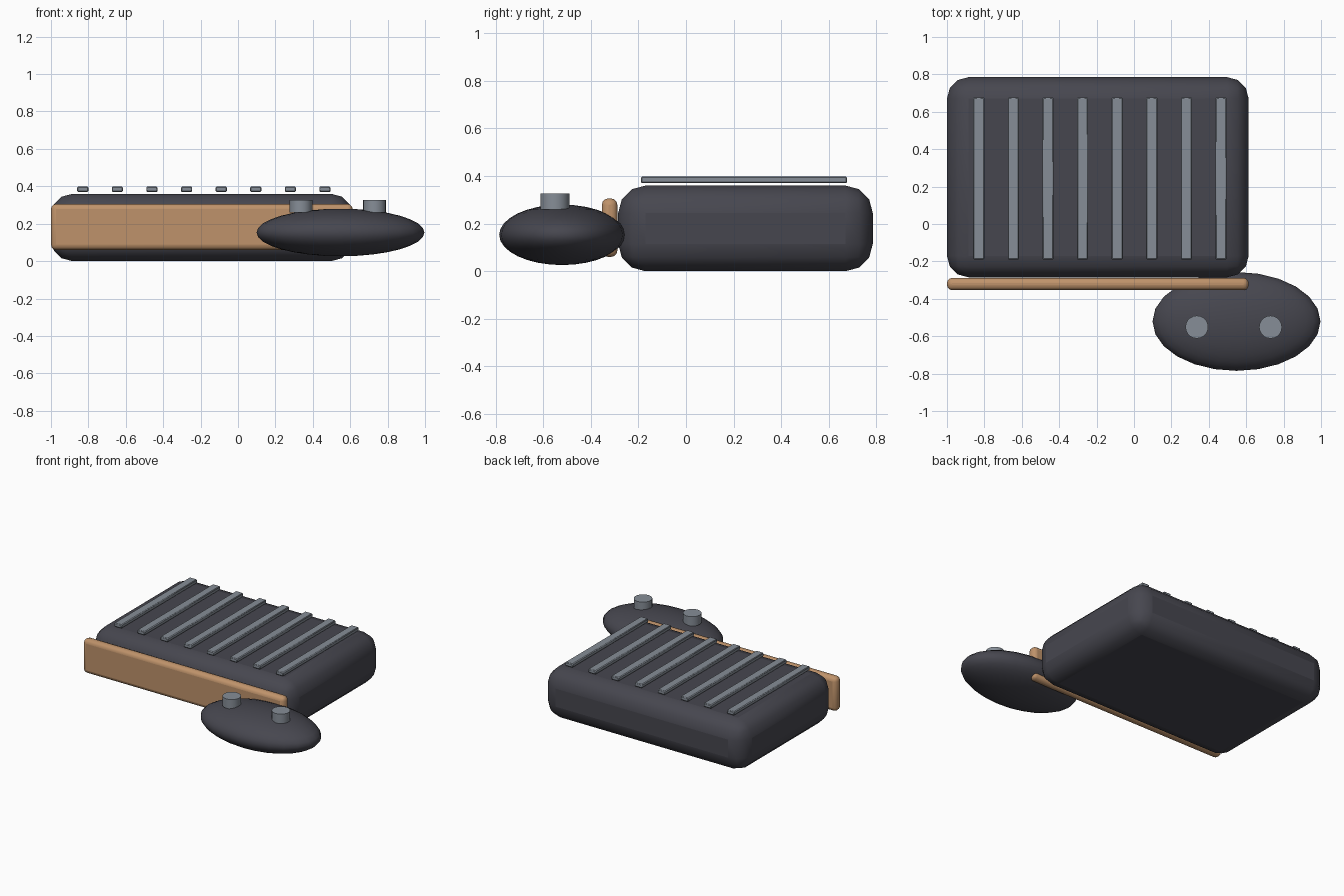
import bpy
import math

if "Cube" in bpy.data.objects:
    bpy.data.objects.remove(bpy.data.objects["Cube"])


def material(name, rgb):
    m = bpy.data.materials.new(name)
    m.diffuse_color = (*rgb, 1)
    m.use_nodes = True
    m.node_tree.nodes["Principled BSDF"].inputs["Base Color"].default_value = m.diffuse_color
    return m


CHARCOAL = material("charcoal", (0.062, 0.062, 0.078))
WOOD = material("tan wood", (0.52, 0.29, 0.145))
STEEL = material("steel grey", (0.24, 0.27, 0.31))


def finish(name, mat, angle=40):
    ob = bpy.context.object
    ob.name = name
    ob.data.materials.append(mat)
    bpy.ops.object.transform_apply(location=False, rotation=False, scale=True)
    bpy.ops.object.shade_smooth_by_angle(angle=math.radians(angle))
    return ob


def box(name, lo, hi, mat, bevel, segments):
    """Rounded box between two opposite corners."""
    bpy.ops.mesh.primitive_cube_add(size=1, location=[(a + b) / 2 for a, b in zip(lo, hi)])
    ob = bpy.context.object
    ob.scale = [b - a for a, b in zip(lo, hi)]
    finish(name, mat)
    mod = ob.modifiers.new("rounding", 'BEVEL')
    mod.width = bevel
    mod.segments = segments
    # round first, then split the sharp edges
    ob.modifiers.move(len(ob.modifiers) - 1, 0)
    return ob


# Main body and front panel
box("body", (-1, -0.285, 0), (0.613, 0.785, 0.36), CHARCOAL, 0.115, 3)
box("front_panel", (-1, -0.354, 0.06), (0.613, -0.288, 0.306), WOOD, 0.028, 3)

# Row of slats above the body
for i in range(8):
    x = -0.83 + i * 0.185
    box(f"slat_{i + 1}", (x - 0.03, -0.19, 0.37), (x + 0.03, 0.677, 0.398), STEEL, 0.005, 1)

# Oval controller
bpy.ops.mesh.primitive_uv_sphere_add(segments=24, ring_count=16, radius=1,
                                     location=(0.548, -0.521, 0.153))
bpy.context.object.scale = (0.449, 0.264, 0.127)
finish("controller", CHARCOAL)

# Two knobs on the controller
for i, x in enumerate((0.336, 0.73)):
    bpy.ops.mesh.primitive_cylinder_add(vertices=20, radius=0.061, depth=0.068,
                                        location=(x, -0.551, 0.293))
    finish(f"knob_{i + 1}", STEEL)
